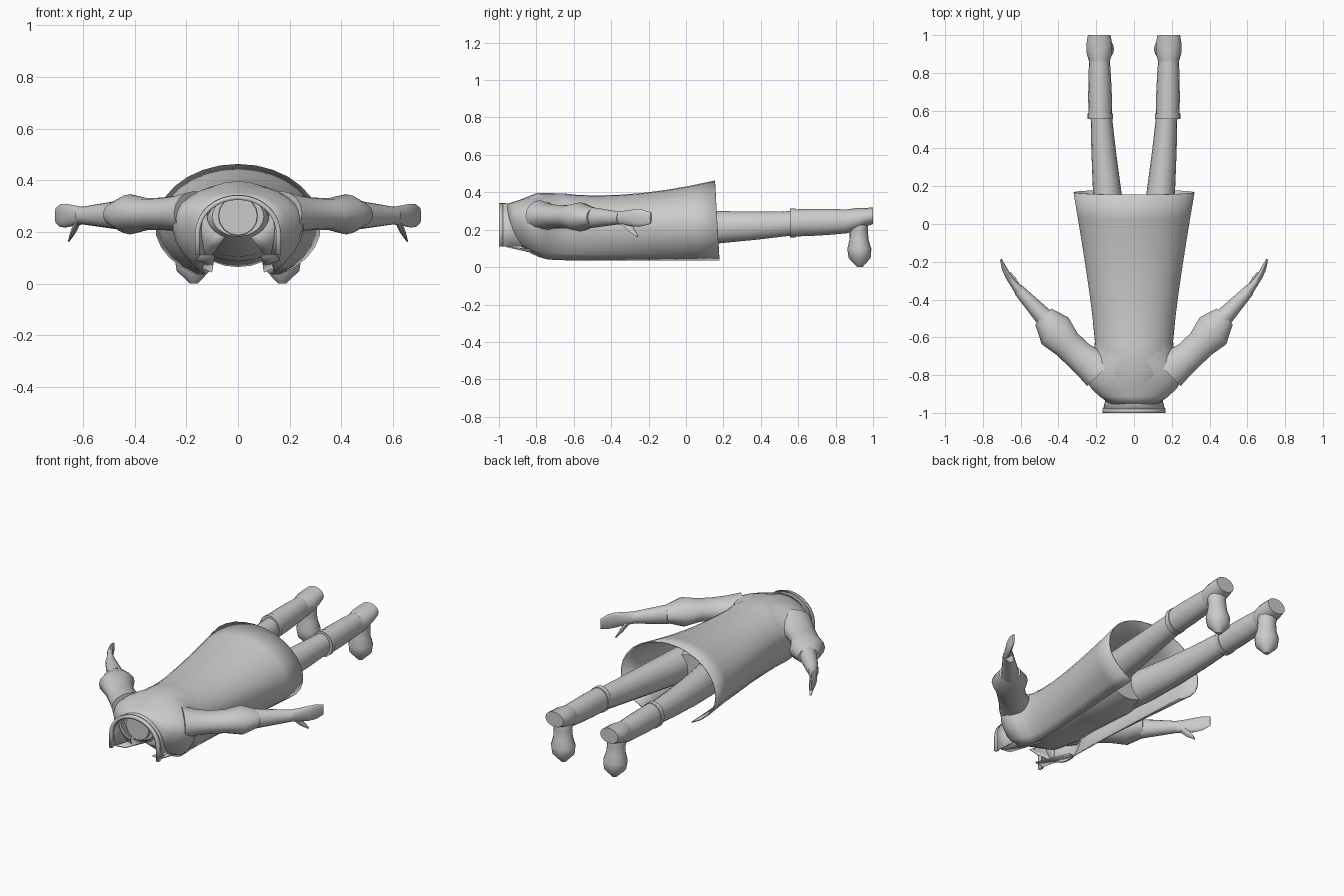
import bpy, bmesh, math
from mathutils import Vector

cube = bpy.data.objects.get("Cube")
if cube:
    bpy.data.objects.remove(cube, do_unlink=True)

X, Y, Z = Vector((1, 0, 0)), Vector((0, 1, 0)), Vector((0, 0, 1))
ACROSS_ARM = (X - Y).normalized()


def blend(start, end, t):
    return start + (end - start) * t


def steps(count):
    return [i / count for i in range(count + 1)]


def skin(name, loops, closed=False, mirror=False, thickness=0):
    """Join a list of point loops into one smooth shaded object."""
    bm = bmesh.new()
    rows = [[bm.verts.new(point) for point in loop] for loop in loops]
    size = len(rows[0])
    for row, following in zip(rows, rows[1:]):
        for i in range(size if closed else size - 1):
            j = (i + 1) % size
            bm.faces.new((row[i], row[j], following[j], following[i]))
    if closed:
        bm.faces.new(rows[0])
        bm.faces.new(rows[-1])
    bmesh.ops.recalc_face_normals(bm, faces=bm.faces)
    mesh = bpy.data.meshes.new(name)
    bm.to_mesh(mesh)
    bm.free()
    part = bpy.data.objects.new(name, mesh)
    bpy.context.collection.objects.link(part)
    if thickness:
        shell = part.modifiers.new("Thickness", "SOLIDIFY")
        shell.thickness = thickness
        shell.offset = 0
    if mirror:
        part.modifiers.new("Mirror", "MIRROR")
    bpy.ops.object.select_all(action="DESELECT")
    part.select_set(True)
    bpy.context.view_layer.objects.active = part
    bpy.ops.object.shade_smooth_by_angle(angle=math.radians(40))


def limb(name, start, end, widths, u, v, ratio=1, heights=None, bend=(0, 0, 0),
         sides=16, mirror=True):
    """Loft evenly spaced ellipses from start to end, bowed by bend."""
    heights = heights or [width * ratio for width in widths]
    loops = []
    for t, width, height in zip(steps(len(widths) - 1), widths, heights):
        centre = Vector(start).lerp(Vector(end), t) + Vector(bend) * math.sin(math.pi * t)
        turns = [math.tau * i / sides for i in range(sides)]
        loops.append([centre + u * width * math.cos(a) + v * height * math.sin(a)
                      for a in turns])
    skin(name, loops, closed=True, mirror=mirror)


def coat_ring(y, half, low, middle, high, gap, lean=0):
    """Arc around the back, open at the chest by gap degrees on each side."""
    loop = []
    for t in steps(24):
        angle = math.radians(blend(gap, 360 - gap, t))
        up = -math.cos(angle)
        if up > 0:
            rise = (high - middle) * up
        else:
            rise = (middle - low) * up / math.cos(math.radians(gap))
        loop.append((half * math.sin(angle), y - lean * up, middle + rise))
    return loop


def shoulder_ring(s):
    return coat_ring(
        y=blend(-.955, -.7, s),
        half=blend(.12, .21, s) + .085 * math.sin(math.pi * s),
        low=.04 + .14 * (1 - s) ** 2,
        middle=blend(.26, .23, s),
        high=.335 + .055 * math.sin(math.pi * s / 2),
        gap=blend(25, 38, s))


def skirt_ring(t):
    return coat_ring(
        y=blend(-.62, .168, t),
        half=blend(.205, .318, t ** 1.2),
        low=.038,
        middle=.22,
        high=.37 + .09 * t ** 2 + .015 * (1 - t) ** 4,
        gap=blend(38, 31, t),
        lean=.013 * t)


def arch(y, half, high):
    """Upright horseshoe of the collar, with its feet level."""
    crown = [(half * math.cos(math.pi * t), y, high - .14 + .14 * math.sin(math.pi * t))
             for t in steps(16)]
    return [(half, y, .11)] + crown + [(-half, y, .11)]


# Long coat, open along the front
skin("coat", [shoulder_ring(s) for s in steps(6)] + [skirt_ring(t) for t in steps(6)],
     thickness=.006)

# Torso under the coat, and the cut neck
limb("torso", (0, -.945, .26), (0, -.06, .2), (.1, .19, .2, .19, .19, .19, .14),
     X, Z, ratio=.77, sides=24, mirror=False)
limb("neck", (0, -.9, .262), (0, -.965, .262), (.08, .075), X, Z, mirror=False)

# Standing collar with a thick rim
skin("collar", [arch(blend(-.83, -.98, t), blend(.12, .16, t), blend(.32, .34, t))
                for t in steps(3)], thickness=.008)
skin("collar_rim", [arch(y, .157, .333) for y in (-.978, -1)], thickness=.018)

# Lapels from the collar ends to the chest
skin("lapels", [[(.15, -.96, .11), (.17, -.72, .08)],
                [(.09, -.95, .11), (.1, -.67, .045)]], mirror=True, thickness=.006)

# Sleeves flared at the elbow
limb("sleeves", (.17, -.78, .272), (.48, -.49, .267), (.11, .09, .08, .08, .1, .06),
     ACROSS_ARM, Z, ratio=.78, bend=(0, -.03, 0))

# Gloved forearms, flat hands and thumbs
limb("forearms", (.47, -.5, .265), (.61, -.35, .263), (.05, .04, .03),
     ACROSS_ARM, Z, ratio=1.1)
limb("hands", (.6, -.36, .263), (.705, -.187, .263), (.03, .02, .017, .014, .006),
     ACROSS_ARM, Z, heights=(.034, .04, .046, .044, .03), bend=(.015, 0, 0))
limb("thumbs", (.62, -.33, .24), (.655, -.26, .165), (.018, .016, .005),
     ACROSS_ARM, (Y + Z).normalized(), sides=8)

# Legs from the hips to the knees
limb("legs", (.09, -.25, .21), (.175, .6, .236), (.09, .085, .075, .065, .055),
     X, Z, ratio=1.15, bend=(.01, 0, -.01))

# Boots: knee rim, shaft, heel and foot
limb("boot_rims", (.178, .555, .236), (.178, .585, .236), (.067, .067), X, Z, ratio=1.15)
limb("boot_shafts", (.178, .57, .236), (.183, .87, .245), (.063, .063, .06, .055),
     X, Z, ratio=1.15)
limb("boot_heels", (.183, .86, .245), (.184, 1, .275), (.055, .068, .068, .06),
     X, Z, heights=(.064, .06, .05, .045))
limb("feet", (.184, .92, .29), (.171, .93, 0), (.05, .056, .053, .056, .07, .064, .015),
     X, Y, ratio=.92)
